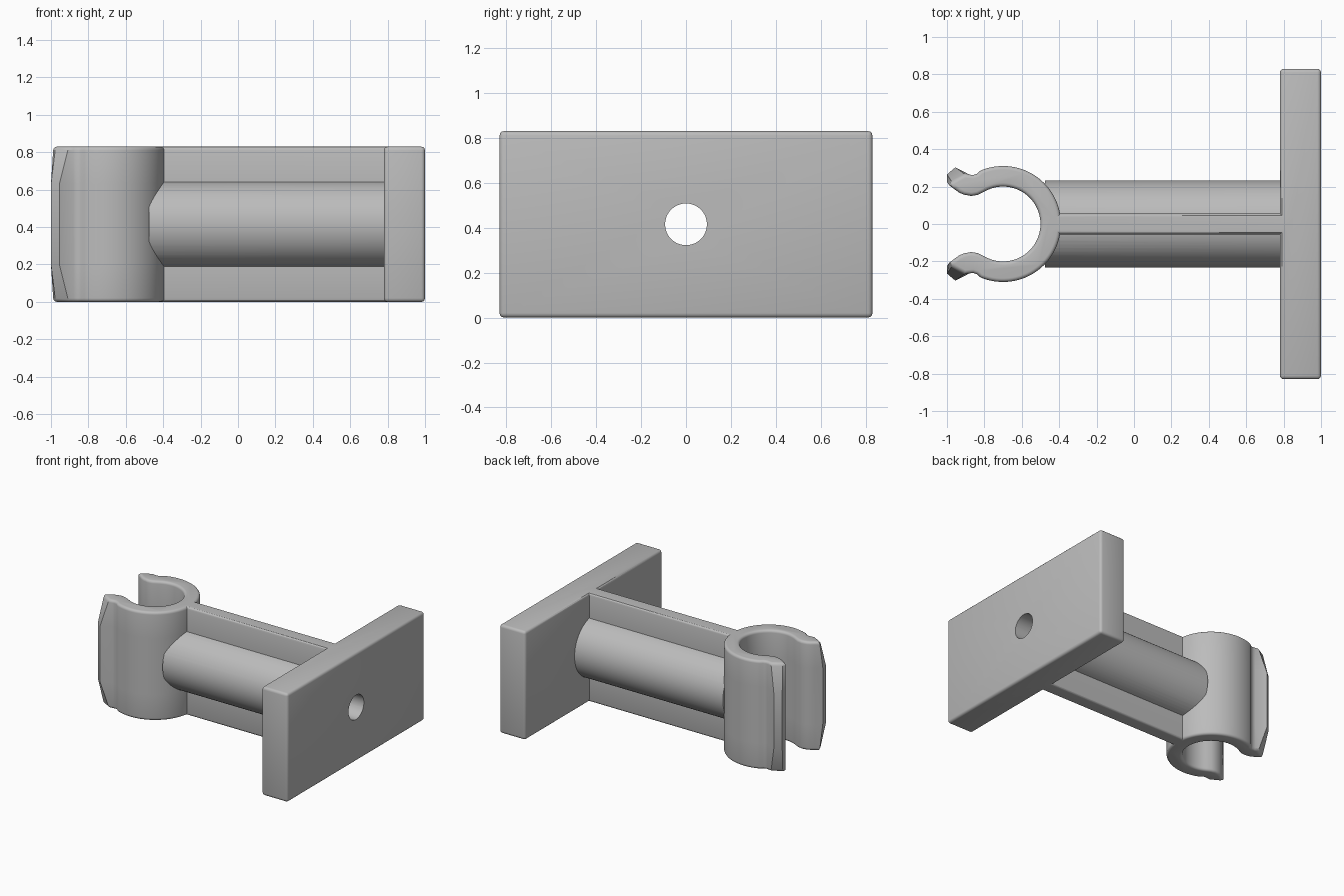
import bpy, bmesh, math
from mathutils import Vector

if "Cube" in bpy.data.objects:
    bpy.data.objects.remove(bpy.data.objects["Cube"])

H = 0.83          # overall height
MID = H / 2
ROUND = 0.02      # edge rounding

grey = bpy.data.materials.new("plain grey")
grey.diffuse_color = (0.5, 0.5, 0.5, 1)
grey.use_nodes = True
grey.node_tree.nodes["Principled BSDF"].inputs["Base Color"].default_value = grey.diffuse_color


def finish(name, bm):
    bmesh.ops.recalc_face_normals(bm, faces=bm.faces)
    mesh = bpy.data.meshes.new(name)
    bm.to_mesh(mesh)
    bm.free()
    ob = bpy.data.objects.new(name, mesh)
    bpy.context.collection.objects.link(ob)
    mesh.materials.append(grey)
    return ob


def box(name, x0, x1, half_y, along_x_only=False):
    bm = bmesh.new()
    bmesh.ops.create_cube(bm, size=1)
    for v in bm.verts:
        v.co = ((x0 + x1) / 2 + v.co.x * (x1 - x0), v.co.y * 2 * half_y, MID + v.co.z * H)
    edges = [e for e in bm.edges
             if not along_x_only or abs(e.verts[0].co.x - e.verts[1].co.x) > 0.1]
    bmesh.ops.bevel(bm, geom=edges, offset=ROUND, segments=3, profile=0.5, affect='EDGES')
    return finish(name, bm)


def cylinder(name, x0, x1, r, n=64):
    bm = bmesh.new()
    bmesh.ops.create_cone(bm, cap_ends=True, segments=n, radius1=r, radius2=r, depth=x1 - x0)
    for v in bm.verts:
        v.co = ((x0 + x1) / 2 + v.co.z, v.co.y, MID + v.co.x)
    return finish(name, bm)


def clip_profile(t):
    """Outline of the C clip; t = 0 full lip tips, t = 1 tips cut back."""
    def arc(r, a0, a1, n):
        return [Vector((-0.7 + r * math.cos(math.radians(a0 + (a1 - a0) * i / n)),
                        r * math.sin(math.radians(a0 + (a1 - a0) * i / n)))) for i in range(n + 1)]
    lip_in = [(-0.835, 0.156), (-0.87, 0.15), (-0.91, 0.157), (-0.935, 0.168), (-0.96, 0.186)]
    tip = [((-1, 0.225), (-0.987, 0.205)), ((-1, 0.265), (-0.975, 0.227)),
           ((-0.955, 0.303), (-0.905, 0.266))]
    lip_out = [(-0.88, 0.264), (-0.86, 0.262), (-0.84, 0.268)]
    half = arc(0.2, 0, 120, 24) + [Vector(p) for p in lip_in]
    half += [Vector(a).lerp(Vector(b), t) for a, b in tip]
    half += [Vector(p) for p in lip_out] + arc(0.31, 113, 0, 28)
    mirrored = [Vector((p.x, -p.y)) for p in reversed(half[1:-1])]
    return half + mirrored


def inset(pts, d):
    out = []
    for i, p in enumerate(pts):
        a = (p - pts[i - 1]).normalized()
        b = (pts[(i + 1) % len(pts)] - p).normalized()
        n = Vector((a.y + b.y, -a.x - b.x)).normalized()
        out.append(p + n * d)
    return out


def clip(name):
    area = clip_profile(0)
    turn = sum(p.cross(area[(i + 1) % len(area)]) for i, p in enumerate(area))
    sign = -1 if turn > 0 else 1
    # rounded rims at both ends, lip tips tapering towards them
    low = [(ROUND * (1 - math.sin(a)), ROUND * (1 - math.cos(a)))
           for a in (math.radians(22.5 * i) for i in range(5))]
    levels = [(z, d) for d, z in low] + [(0.2, 0)]
    levels += [(H - z, d) for z, d in reversed(levels)]
    bm = bmesh.new()
    rings = []
    for z, d in levels:
        t = max(0, 1 - min(z, H - z) / 0.2)
        rings.append([bm.verts.new((p.x, p.y, z)) for p in inset(clip_profile(t), d * sign)])
    for r0, r1 in zip(rings, rings[1:]):
        for i in range(len(r0)):
            j = (i + 1) % len(r0)
            bm.faces.new((r0[i], r0[j], r1[j], r1[i]))
    bm.faces.new(rings[0])
    bm.faces.new(rings[-1])
    return finish(name, bm)


# Wall plate, web rib, tubular arm and snap clip joined into one bracket
bracket = box("bracket", 0.78, 1.0, 0.83)
parts = [box("web_rib", -0.45, 0.85, 0.055, True),
         cylinder("arm_tube", -0.475, 0.85, 0.233),
         clip("snap_clip")]
# Screw hole through plate, arm and clip wall
hole = cylinder("screw_hole_cutter", -0.7, 1.2, 0.093, 48)

bpy.context.view_layer.objects.active = bracket
bracket.select_set(True)
for ob, op in [(p, 'UNION') for p in parts] + [(hole, 'DIFFERENCE')]:
    mod = bracket.modifiers.new(ob.name, 'BOOLEAN')
    mod.operation, mod.solver, mod.object = op, 'EXACT', ob
    bpy.ops.object.modifier_apply(modifier=mod.name)
    bpy.data.objects.remove(ob)
bpy.ops.object.shade_smooth_by_angle(angle=math.radians(30))
